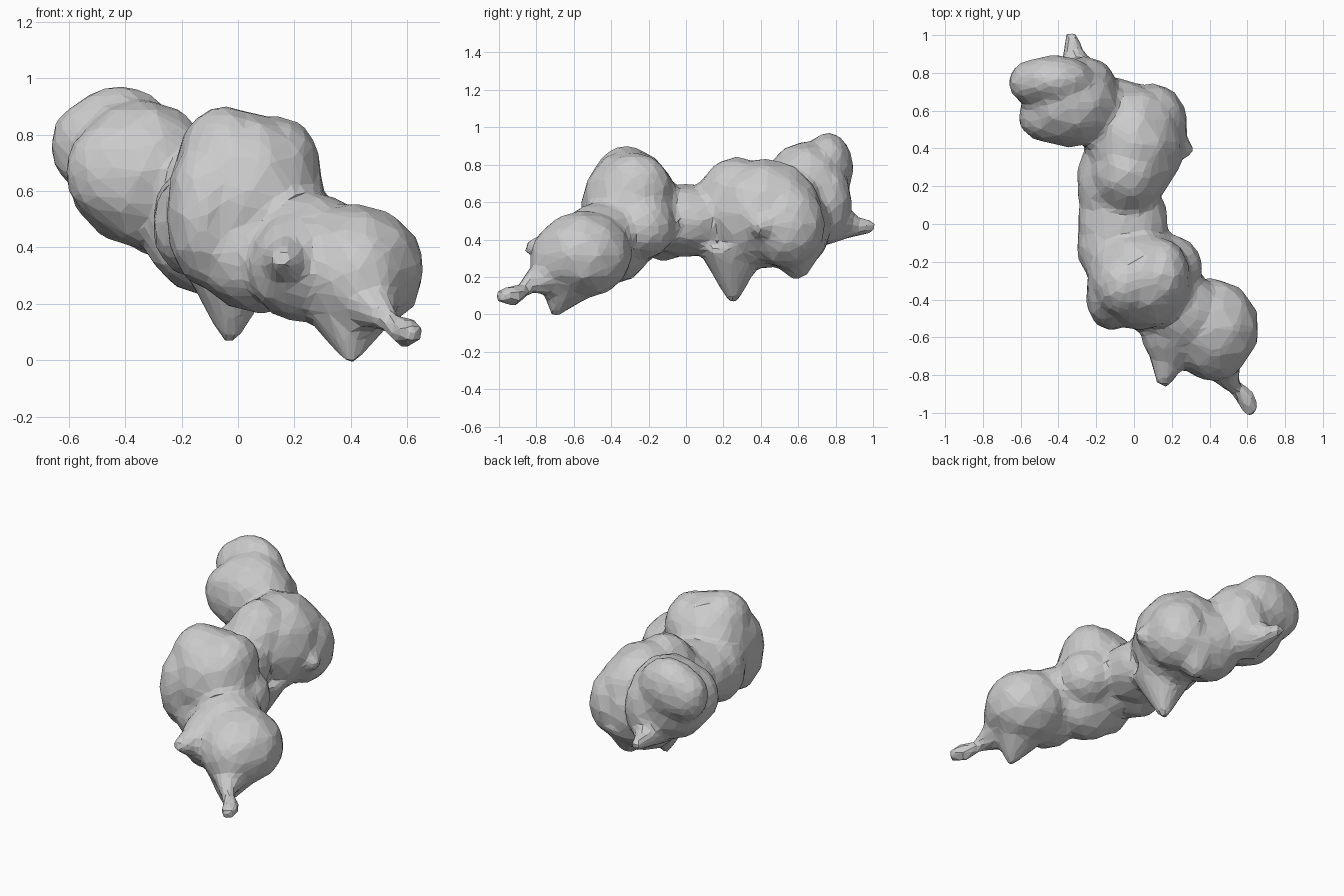
import bpy, bmesh
from mathutils import Vector, Matrix


def add_ball(bm, c, r):
    m = Matrix.Translation(c) @ Matrix.Diagonal((*r, 1))
    bmesh.ops.create_icosphere(bm, subdivisions=2, radius=1, matrix=m)


def add_cone(bm, a, b, ra, rb, sides=10):
    a, b = Vector(a), Vector(b)
    d = b - a
    m = Matrix.Translation((a + b) / 2) @ d.to_track_quat('Z', 'Y').to_matrix().to_4x4()
    bmesh.ops.create_cone(bm, cap_ends=True, segments=sides, radius1=ra, radius2=rb,
                          depth=d.length, matrix=m)


bm = bmesh.new()
lobes = [
    # low front lobe
    ((0.41, -0.55, 0.32), (0.26, 0.27, 0.24)),
    ((0.42, -0.66, 0.30), (0.19, 0.18, 0.20)),
    ((0.21, -0.56, 0.33), (0.18, 0.22, 0.20)),
    ((0.26, -0.46, 0.42), (0.20, 0.22, 0.18)),
    # tall front lobe
    ((0.03, -0.30, 0.57), (0.29, 0.27, 0.32)),
    ((-0.12, -0.38, 0.52), (0.14, 0.19, 0.27)),
    ((-0.05, -0.32, 0.70), (0.17, 0.19, 0.21)),
    ((0.15, -0.27, 0.67), (0.15, 0.20, 0.20)),
    ((0.19, -0.23, 0.47), (0.18, 0.18, 0.18)),
    ((0.08, -0.38, 0.37), (0.24, 0.20, 0.21)),
    # bridge
    ((-0.06, 0.00, 0.50), (0.25, 0.28, 0.20)),
    ((-0.14, -0.12, 0.48), (0.17, 0.20, 0.20)),
    ((-0.14, 0.22, 0.50), (0.17, 0.27, 0.20)),
    # rear lobe
    ((0.00, 0.42, 0.54), (0.27, 0.32, 0.30)),
    ((-0.03, 0.27, 0.57), (0.21, 0.23, 0.28)),
    ((0.10, 0.53, 0.48), (0.19, 0.22, 0.24)),
    ((-0.10, 0.56, 0.46), (0.24, 0.22, 0.24)),
    # high rear lobe
    ((-0.34, 0.64, 0.66), (0.27, 0.24, 0.27)),
    ((-0.42, 0.56, 0.67), (0.20, 0.14, 0.20)),
    ((-0.42, 0.76, 0.78), (0.22, 0.14, 0.20)),
    ((-0.52, 0.75, 0.76), (0.15, 0.13, 0.17)),
    ((-0.26, 0.74, 0.60), (0.17, 0.15, 0.23)),
]
for c, r in lobes:
    add_ball(bm, c, r)

# pointed bumps and the little tail
spikes = [
    ((0.40, -0.62, 0.22), (0.40, -0.71, -0.01), 0.21, 0.02),    # foot point
    ((-0.02, 0.25, 0.36), (-0.03, 0.25, 0.06), 0.20, 0.025),    # belly point
    ((0.00, 0.58, 0.36), (0.00, 0.60, 0.19), 0.18, 0.04),       # rear underside
    ((-0.28, 0.74, 0.50), (-0.32, 0.90, 0.47), 0.15, 0.06),     # back point root
    ((-0.32, 0.85, 0.47), (-0.33, 1.01, 0.47), 0.07, 0.035),    # back point
    ((0.20, -0.62, 0.34), (0.15, -0.86, 0.36), 0.15, 0.035),    # front nub
    ((0.43, -0.66, 0.24), (0.52, -0.87, 0.15), 0.16, 0.04),     # tail root
    ((0.51, -0.83, 0.15), (0.59, -0.92, 0.10), 0.032, 0.055),   # tail
    ((0.59, -0.91, 0.10), (0.625, -1.01, 0.10), 0.06, 0.04),    # tail tip
    ((0.15, 0.44, 0.48), (0.31, 0.38, 0.46), 0.16, 0.025),      # side nub
]
for s in spikes:
    add_cone(bm, *s)

me = bpy.data.meshes.new("lumpy_body")
bm.to_mesh(me)
bm.free()
body = bpy.data.objects.new("lumpy_body", me)
bpy.context.collection.objects.link(body)

# fuse everything into one skin, soften it, then break it into coarse facets
rm = body.modifiers.new("fuse", 'REMESH')
rm.mode = 'VOXEL'
rm.voxel_size = 0.024
sm = body.modifiers.new("soften", 'SMOOTH')
sm.factor = 0.5
sm.iterations = 7
dc = body.modifiers.new("facet", 'DECIMATE')
dc.ratio = 0.13
